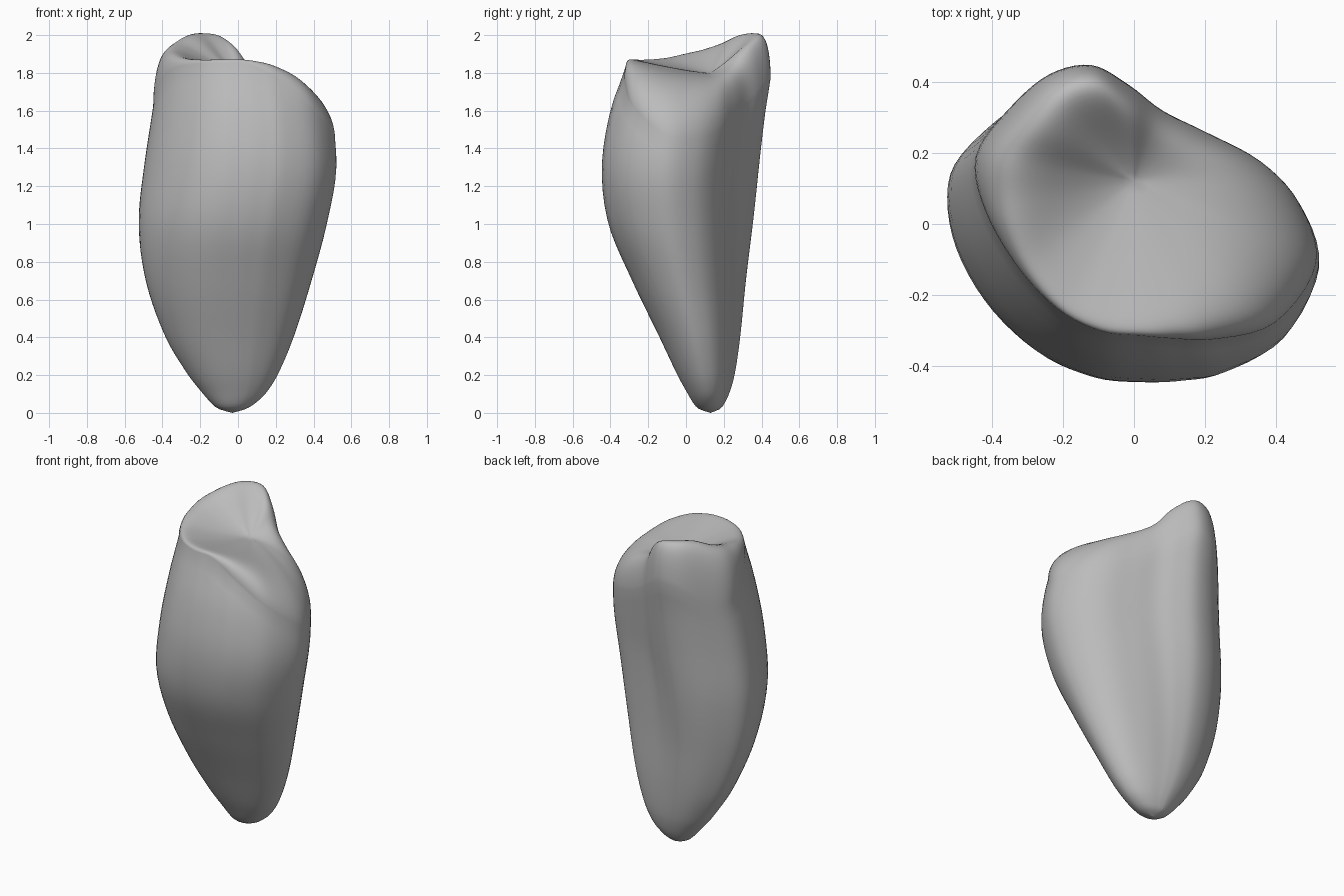
import bpy, bmesh, math
from mathutils import Vector

cube = bpy.data.objects.get("Cube")
if cube:
    bpy.data.objects.remove(cube)

# Body profile: height, then the x and y extents of the cross-section there
PROFILE = [
    (0, -.03, -.03, .13, .13), (.02, -.1, .04, .07, .18),
    (.05, -.14, .09, .04, .205), (.1, -.185, .145, .01, .23),
    (.2, -.265, .21, -.045, .26), (.4, -.385, .295, -.14, .29),
    (.7, -.49, .39, -.285, .32), (1, -.525, .47, -.41, .355),
    (1.3, -.495, .52, -.445, .385), (1.6, -.45, .49, -.4, .42),
    (1.8, -.42, .43, -.33, .45), (2, -.39, .4, -.27, .45)]

# Widest outline: x, y, wall top, crown level, crispness of the rim
OUTLINE = [
    (.02, -.445, 1.85, 1.88, 24), (.13, -.44, 1.81, 1.875, 18),
    (.25, -.415, 1.74, 1.86, 11), (.42, -.31, 1.6, 1.81, 5),
    (.52, -.1, 1.45, 1.77, 3), (.47, .08, 1.45, 1.75, 3),
    (.36, .2, 1.5, 1.77, 3.2), (.2, .28, 1.56, 1.83, 3.8),
    (.07, .335, 1.63, 1.91, 4.3), (-.03, .4, 1.7, 2.04, 5),
    (-.15, .45, 1.77, 2.11, 6), (-.29, .425, 1.74, 2.14, 6),
    (-.41, .34, 1.64, 2.16, 5), (-.51, .2, 1.6, 2.09, 5),
    (-.5, 0, 1.72, 1.985, 7), (-.41, -.2, 1.81, 1.905, 14),
    (-.27, -.355, 1.845, 1.88, 22), (-.12, -.43, 1.85, 1.88, 24)]
LOW, HIGH = Vector((-.515, -.445)), Vector((.52, .45))
DISH = Vector((0, .12, 1.8))
STEPS, WALL, CROWN = 5, 36, 24


def spline(a, b, c, d, t):
    """Smooth curve from b to c, with a and d as neighbours."""
    return tuple(q + t * ((r - p) / 2 + t * (p - 2.5 * q + 2 * r - s / 2
                 + t * (1.5 * (q - r) + (s - p) / 2)))
                 for p, q, r, s in zip(a, b, c, d))


def slope(i, k):
    lo, hi = PROFILE[max(i - 1, 0)], PROFILE[min(i + 1, len(PROFILE) - 1)]
    return (hi[k] - lo[k]) / (hi[0] - lo[0])


def extent(z, k):
    """Smoothly interpolated section extent at a height."""
    i = max(j for j in range(len(PROFILE) - 1) if PROFILE[j][0] <= z)
    a, b = PROFILE[i], PROFILE[i + 1]
    gap = b[0] - a[0]
    t = (z - a[0]) / gap
    ease = t * t * (3 - 2 * t)
    return (a[k] + (b[k] - a[k]) * ease + gap * t * (1 - t)
            * ((1 - t) * slope(i, k) - t * slope(i + 1, k)))


def wall_point(x, y, z):
    """Fit the outline into the section at this height, rounder near the tip."""
    u = 2 * (x - LOW.x) / (HIGH.x - LOW.x) - 1
    v = 2 * (y - LOW.y) / (HIGH.y - LOW.y) - 1
    low = max(0, 1 - z / 1.2) * .6
    fix = 1 - low + low / math.hypot(u, v)
    u, v = u * fix, v * fix
    x0, x1, y0, y1 = (extent(z, k) for k in range(1, 5))
    return Vector(((x0 + x1 + u * (x1 - x0)) / 2, (y0 + y1 + v * (y1 - y0)) / 2, z))


def column(x, y, top, level, crisp):
    """One strip from the tip up the wall and over the rim to the dish."""
    pts = [wall_point(x, y, top * (j / WALL) ** 1.8) for j in range(1, WALL + 1)]
    edge = pts[-1]
    for j in range(1, CROWN):
        t = 1 - (j / CROWN) ** 2
        p = DISH.lerp(edge, t)
        plateau = DISH.z + (level - DISH.z) * t ** 1.3
        p.z = top + (plateau - top) * math.sqrt(1 - t ** crisp)
        pts.append(p)
    return pts


# Body: strips joined all round, closed at the tip and the dish centre
n = len(OUTLINE)
bm = bmesh.new()
strips = []
for i in range(n):
    near = [OUTLINE[(i + k) % n] for k in (-1, 0, 1, 2)]
    for s in range(STEPS):
        strips.append([bm.verts.new(p) for p in column(*spline(*near, s / STEPS))])
tip = bm.verts.new((PROFILE[0][1], PROFILE[0][3], 0))
centre = bm.verts.new(DISH)
for i, a in enumerate(strips):
    b = strips[(i + 1) % len(strips)]
    bm.faces.new((tip, b[0], a[0]))
    bm.faces.new((a[-1], b[-1], centre))
    for j in range(len(a) - 1):
        bm.faces.new((a[j], b[j], b[j + 1], a[j + 1]))
bmesh.ops.recalc_face_normals(bm, faces=bm.faces)
mesh = bpy.data.meshes.new("tooth_crown_body")
bm.to_mesh(mesh)
bm.free()
body = bpy.data.objects.new("tooth_crown_body", mesh)
bpy.context.collection.objects.link(body)

# Plain grey
grey = bpy.data.materials.new("plain_grey")
grey.use_nodes = True
colour = (.5, .5, .5, 1)
grey.diffuse_color = colour
grey.node_tree.nodes["Principled BSDF"].inputs["Base Color"].default_value = colour
mesh.materials.append(grey)

# Smooth shading with the crisp rim kept
bpy.ops.object.select_all(action='DESELECT')
body.select_set(True)
bpy.context.view_layer.objects.active = body
bpy.ops.object.shade_smooth_by_angle(angle=math.radians(40))
